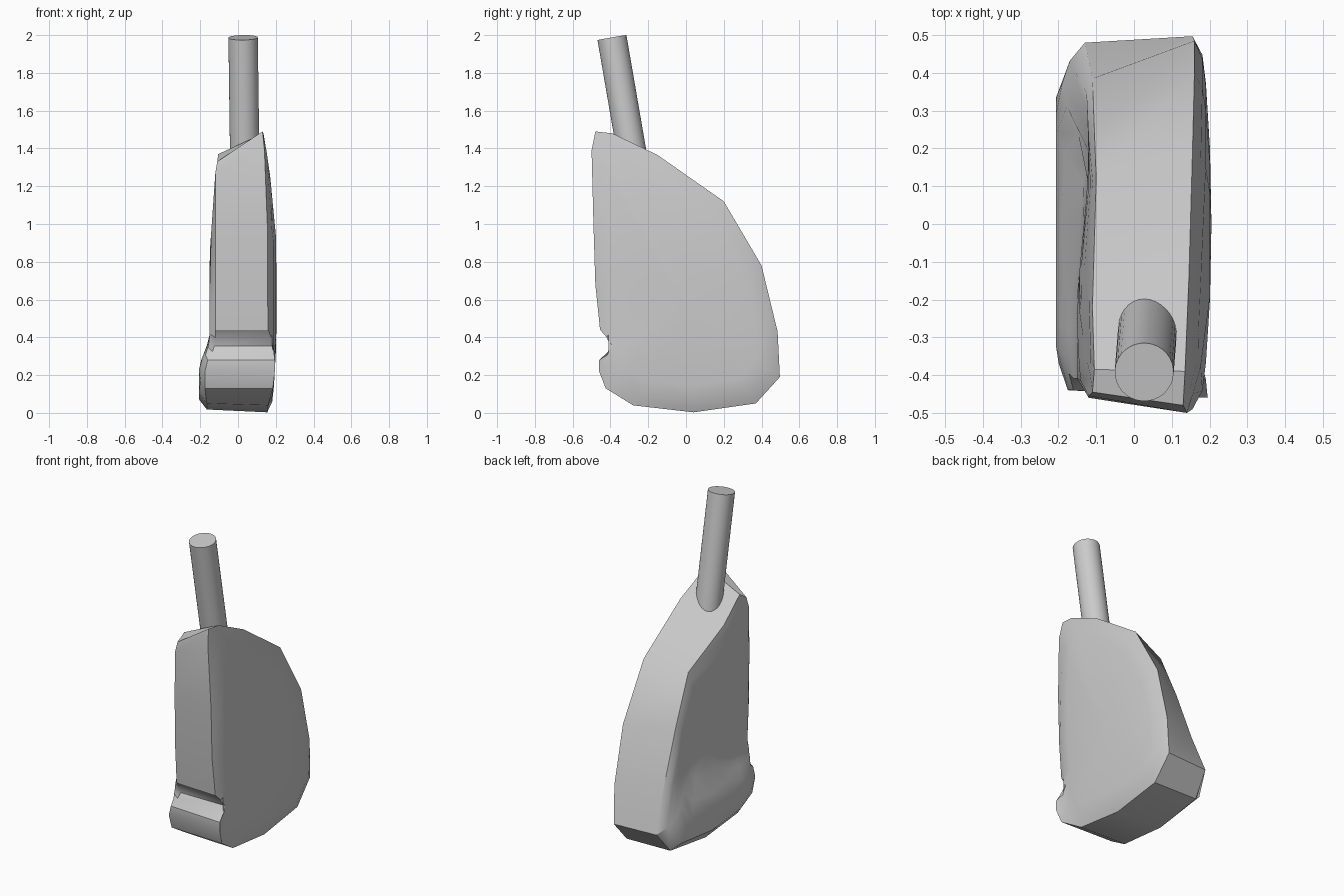
import bpy, bmesh, math
from mathutils import Vector

if "Cube" in bpy.data.objects:
    bpy.data.objects.remove(bpy.data.objects["Cube"])

# Right rim (x, y, z), clockwise from the front top corner
right = [(.13, -.48, 1.49), (.135, -.39, 1.48), (.145, -.15, 1.365), (.155, .20, 1.12),
         (.16, .40, .78), (.16, .485, .43), (.155, .497, .19), (.155, .37, .05),
         (.155, .04, .003), (.16, -.28, .04), (.185, -.425, .13), (.195, -.46, .22),
         (.195, -.46, .28), (.19, -.41, .325), (.185, -.39, .355), (.175, -.42, .40),
         (.16, -.455, .44), (.155, -.48, .68), (.155, -.49, 1.0), (.14, -.50, 1.39)]
# Matching left rim: upper back is cut lower
left = [(-.11, -.445, 1.33), (-.105, -.385, 1.37), (-.11, -.22, 1.24), (-.10, .12, 1.07),
        (-.105, .25, .78), (-.11, .385, .43), (-.13, .48, .19), (-.15, .37, .055),
        (-.165, .04, .018), (-.165, -.28, .05), (-.175, -.41, .13), (-.175, -.44, .22),
        (-.16, -.44, .28), (-.135, -.41, .325), (-.125, -.39, .355), (-.12, -.41, .40),
        (-.12, -.44, .44), (-.12, -.455, .68), (-.12, -.46, 1.0), (-.12, -.455, 1.27)]
CY, CZ = 0.0, 0.56


def ramp(v, a, b):
    t = max(0, min(1, (v - a) / (b - a)))
    return t * t * (3 - 2 * t)


def left_x(y, z):
    # flat cheek with a raised ridge along the bottom
    ridge = ramp(z, .42, .22) * ramp(abs(y), .50, .33)
    return -.15 + .035 * ramp(z, .8, 1.3) + .03 * ramp(y, -.25, .2) * ramp(z, .3, .5) - .057 * ridge


def inset(rim, s, xf):
    ring = []
    for x, y, z in rim:
        if .3 < z < .42 and y < 0:      # notch fades out on the cheeks
            y = -.455
        yy, zz = CY + (y - CY) * s, CZ + (z - CZ) * s
        ring.append((xf(yy, zz), yy, zz))
    return ring


def right_x(s):
    return lambda y, z: .203 - .03 * s ** 3 - .035 * ramp(z, .95, 1.5)


# Body: rings lofted from left cheek to right cheek
rings = [inset(left, s, left_x) for s in (.3, .5, .65, .78, .9)]
rings += [left, right]
rings += [inset(right, s, right_x(s)) for s in (.9, .75, .4)]

bm = bmesh.new()
vr = [[bm.verts.new(p) for p in r] for r in rings]
n = len(left)
for a, b in zip(vr, vr[1:]):
    for i in range(n):
        j = (i + 1) % n
        bm.faces.new((a[i], a[j], b[j], b[i]))
for ring, x in ((vr[0], left_x(CY, CZ)), (vr[-1], .205)):
    c = bm.verts.new((x, CY, CZ))
    for i in range(n):
        bm.faces.new((ring[i], ring[(i + 1) % n], c))
bmesh.ops.recalc_face_normals(bm, faces=bm.faces)
mesh = bpy.data.meshes.new("body")
bm.to_mesh(mesh)
bm.free()
body = bpy.data.objects.new("body", mesh)
bpy.context.collection.objects.link(body)

# Stem: tilted cylinder sunk into the top of the body
top, low = Vector((.027, -.392, 1.987)), Vector((.037, -.265, 1.25))
axis = top - low
bpy.ops.mesh.primitive_cylinder_add(vertices=32, radius=.078, depth=axis.length,
                                    location=(top + low) / 2,
                                    rotation=axis.to_track_quat('Z', 'Y').to_euler())
stem = bpy.context.object
stem.name = "stem"

for ob in (body, stem):
    bpy.ops.object.select_all(action='DESELECT')
    ob.select_set(True)
    bpy.context.view_layer.objects.active = ob
    bpy.ops.object.shade_smooth_by_angle(angle=math.radians(32))
